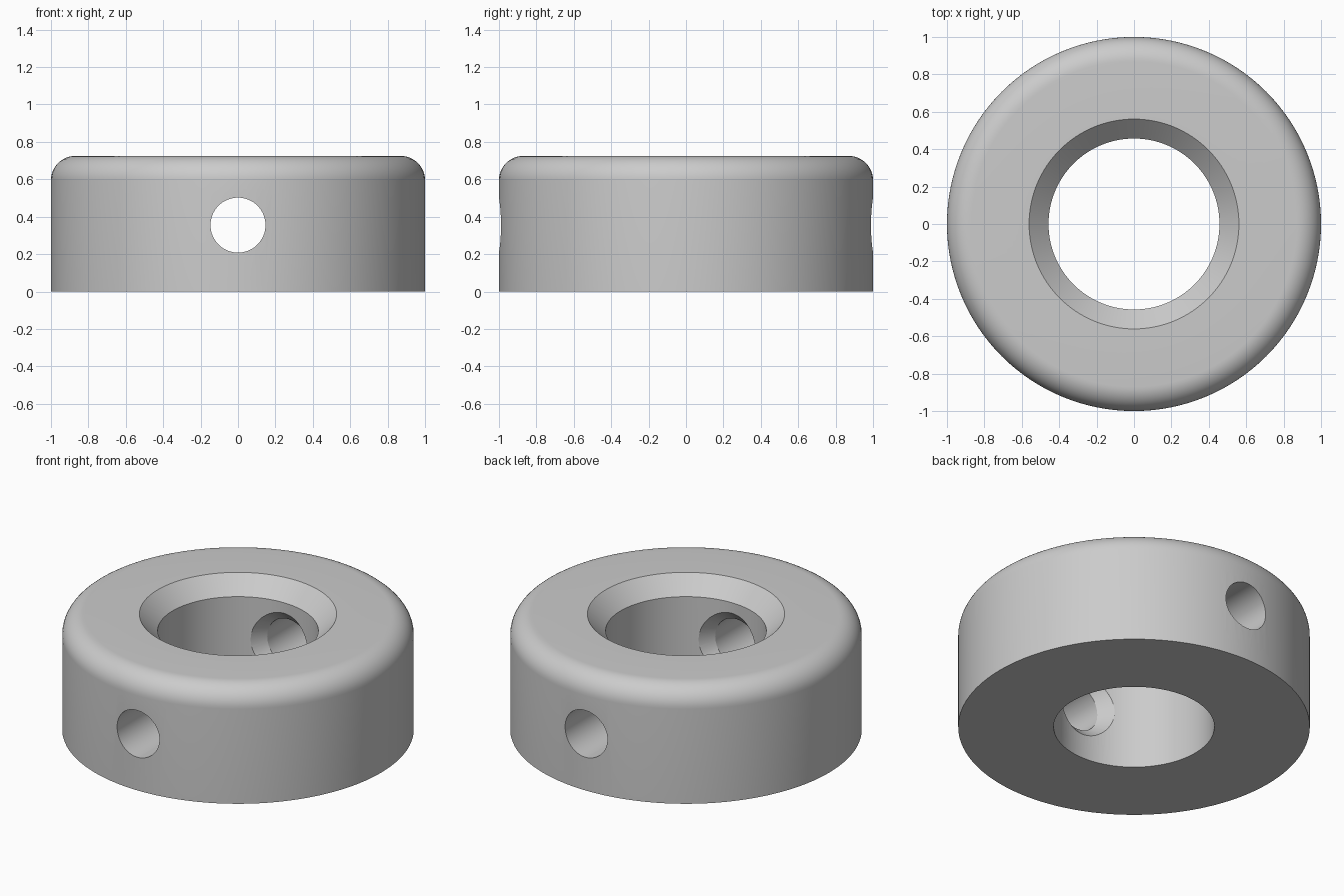
import bpy, bmesh
from math import sin, cos, pi, sqrt

cube = bpy.data.objects.get("Cube")
if cube:
    bpy.data.objects.remove(cube)

HEIGHT = 0.725
BORE = 0.457          # radius of the central bore
HOLE = 0.147          # radius of the cross hole
SINK = 0.2            # radius of the cross hole's chamfered inner mouth
HOLE_Z = 0.355
FILLET = 0.13
CHAMFER = 0.104


def loft(name, rings, closed):
    """Bridge equal-length rings of points; join last to first, or cap the ends."""
    bm = bmesh.new()
    loops = [[bm.verts.new(p) for p in ring] for ring in rings]
    pairs = list(zip(loops, loops[1:]))
    if closed:
        pairs.append((loops[-1], loops[0]))
    for a, b in pairs:
        for i in range(len(a)):
            j = (i + 1) % len(a)
            bm.faces.new((a[i], a[j], b[j], b[i]))
    if not closed:
        bm.faces.new(loops[0])
        bm.faces.new(loops[-1])
    bmesh.ops.recalc_face_normals(bm, faces=bm.faces)
    mesh = bpy.data.meshes.new(name)
    bm.to_mesh(mesh)
    bm.free()
    obj = bpy.data.objects.new(name, mesh)
    bpy.context.collection.objects.link(obj)
    return obj


def angles(n):
    return [2 * pi * i / n for i in range(n)]


# Collar body: profile with a rounded outer top edge and a chamfered bore
profile = [(BORE, 0), (1, 0)]
for i in range(13):
    t = pi / 2 * i / 12
    profile.append((1 - FILLET + FILLET * cos(t), HEIGHT - FILLET + FILLET * sin(t)))
profile += [(BORE + CHAMFER, HEIGHT), (BORE, HEIGHT - CHAMFER)]
collar = loft("collar", [[(r * cos(a), r * sin(a), z) for a in angles(128)]
                         for r, z in profile], True)

# Cross hole cutter: flares where it breaks into the bore, on both sides


def hole_ring(radius, depth):
    return [(radius * sin(a), depth(radius * sin(a)), HOLE_Z + radius * cos(a))
            for a in angles(64)]


def wall(x):
    return sqrt(BORE ** 2 - x ** 2)


stations = [(HOLE, lambda x: 1.1), (HOLE, lambda x: 0.5),
            (SINK, wall), (SINK, lambda x: 0.3)]
rings = [hole_ring(r, f) for r, f in stations]
rings += [[(x, -y, z) for x, y, z in ring] for ring in reversed(rings)]
cutter = loft("cross_hole_cutter", rings, False)
cutter.hide_render = True

cut = collar.modifiers.new("cross_hole", 'BOOLEAN')
cut.operation = 'DIFFERENCE'
cut.solver = 'EXACT'
cut.object = cutter
bpy.ops.object.select_all(action='DESELECT')
collar.select_set(True)
bpy.context.view_layer.objects.active = collar
bpy.ops.object.modifier_apply(modifier=cut.name)
bpy.data.objects.remove(cutter)

# Plain grey metal
grey = bpy.data.materials.new("light_grey")
grey.use_nodes = True
colour = (0.6, 0.6, 0.6, 1)
grey.diffuse_color = colour
grey.node_tree.nodes["Principled BSDF"].inputs["Base Color"].default_value = colour
collar.data.materials.clear()
collar.data.materials.append(grey)
bpy.ops.object.shade_smooth_by_angle(angle=pi / 7)
